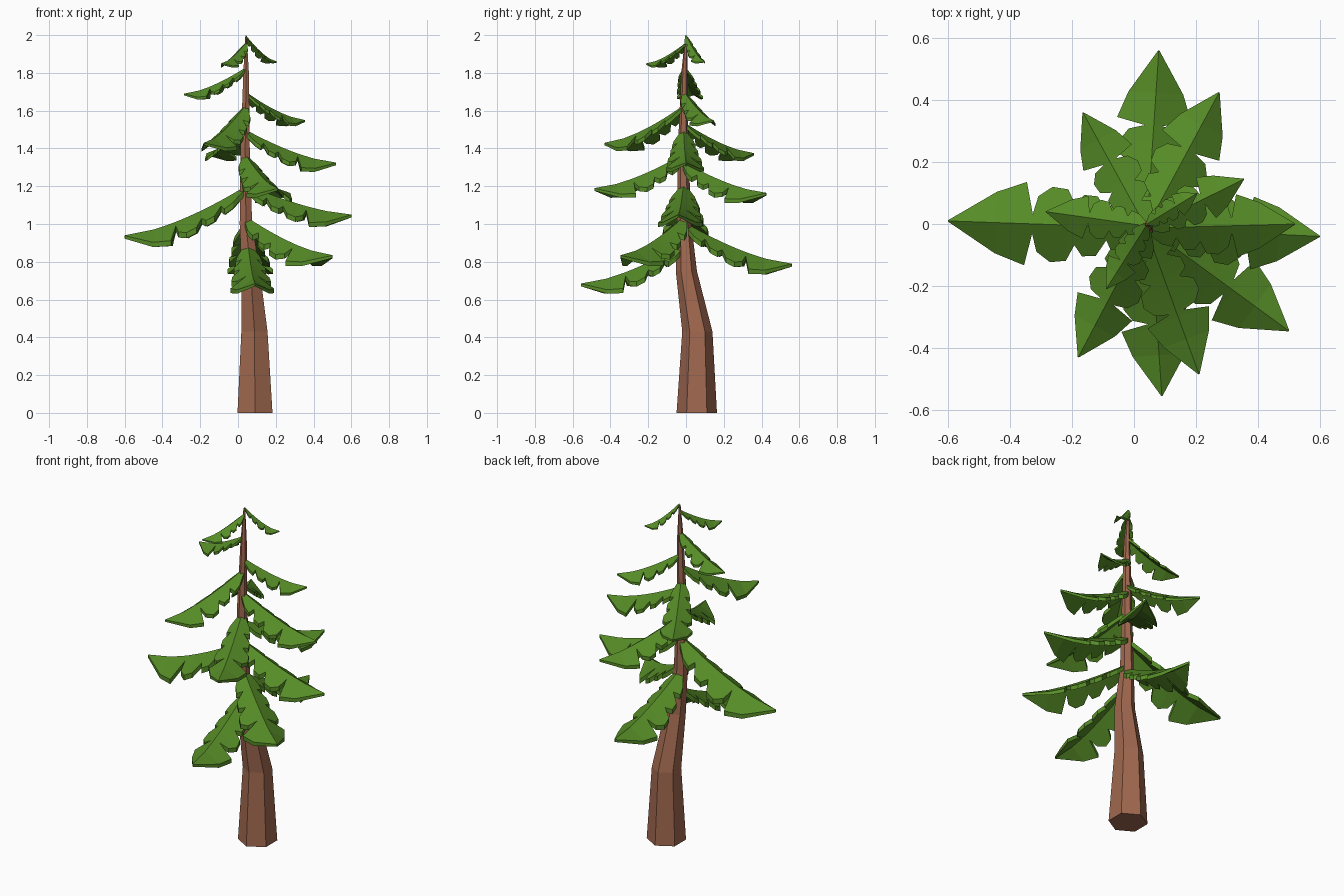
import bpy, bmesh, math
from mathutils import Vector

if "Cube" in bpy.data.objects:
    bpy.data.objects.remove(bpy.data.objects["Cube"])


def material(name, rgb):
    m = bpy.data.materials.new(name)
    m.diffuse_color = (*rgb, 1)
    m.use_nodes = True
    m.node_tree.nodes["Principled BSDF"].inputs["Base Color"].default_value = m.diffuse_color
    return m


BARK = material("bark brown", (0.35, 0.138, 0.078))
NEEDLES = material("needle green", (0.093, 0.262, 0.02))


def finish(bm, name, mat):
    bmesh.ops.recalc_face_normals(bm, faces=bm.faces)
    mesh = bpy.data.meshes.new(name)
    bm.to_mesh(mesh)
    bm.free()
    mesh.materials.append(mat)
    ob = bpy.data.objects.new(name, mesh)
    bpy.context.collection.objects.link(ob)
    return ob


def loft(rings, name, mat):
    """Skin a list of closed rings and cap both ends."""
    bm = bmesh.new()
    vr = [[bm.verts.new(p) for p in ring] for ring in rings]
    n = len(vr[0])
    for a, b in zip(vr, vr[1:]):
        for i in range(n):
            j = (i + 1) % n
            bm.faces.new((a[i], a[j], b[j], b[i]))
    bm.faces.new(vr[0])
    bm.faces.new(vr[-1])
    return finish(bm, name, mat)


# Trunk: six-sided bent taper, (x, y, z, radius)
TRUNK = [(.09, .057, 0, .107), (.087, .06, .43, .08), (.067, .002, .75, .056),
         (.042, -.01, 1.0, .038), (.038, -.015, 1.4, .028),
         (.043, -.008, 1.8, .017), (.042, 0, 1.99, .005)]
loft([[(x + r * math.sin(k * math.pi / 3), y + r * math.cos(k * math.pi / 3), z)
       for k in range(6)] for x, y, z, r in TRUNK], "trunk", BARK)


def trunk_centre(z):
    for a, b in zip(TRUNK, TRUNK[1:]):
        if z <= b[2]:
            return Vector(a[:3]).lerp(Vector(b[:3]), (z - a[2]) / (b[2] - a[2]))
    return Vector((.042, 0, z))


# Scalloped outline of a bough: (position along, half width), in bough lengths
OUTLINE = [(0, .03), (.10, .11), (.17, .13), (.20, .07), (.25, .15), (.32, .155),
           (.36, .10), (.40, .18), (.48, .19), (.55, .14), (.575, .05),
           (.61, .21), (.76, .155), (1, .004)]


def bough(name, root_z, tip):
    """Drooping folded bough with a ridge, sloped sides and a thick rim."""
    root, tip = trunk_centre(root_z), Vector(tip)
    root.z = root_z
    run = tip - root
    run.z = 0
    length = run.length
    side = Vector((-run.y, run.x, 0)).normalized()
    rings = []
    for t, w in OUTLINE:
        ridge = root + run * t
        ridge.z = root_z - (root_z - tip.z) * (1 - (1 - t) ** 1.5)
        half = w * length
        sag = Vector((0, 0, -.68 * half))
        thick = Vector((0, 0, -(.05 - .025 * t ** 3) * length))
        left, right = ridge + side * half + sag, ridge - side * half + sag
        rings.append([left, ridge, right, right + thick, ridge + thick, left + thick])
    loft(rings, name, NEEDLES)


# Boughs from bottom to top: root height, tip position
BOUGHS = [(.90, (.09, -.555, .685)), (1.01, (.08, .56, .79)),
          (1.04, (.50, -.345, .835)), (1.20, (-.60, .01, .94)),
          (1.21, (.60, -.04, 1.05)), (1.33, (.275, .425, 1.165)),
          (1.37, (.21, -.485, 1.19)), (1.50, (.52, 0, 1.325)),
          (1.54, (-.165, .36, 1.375)), (1.63, (-.18, -.43, 1.43)),
          (1.70, (.355, .145, 1.55)), (1.83, (-.285, .04, 1.69)),
          (1.96, (-.09, -.21, 1.85)), (2.0, (.205, .10, 1.86))]
for i, (z, tip) in enumerate(BOUGHS):
    bough(f"bough_{i + 1}", z, tip)
